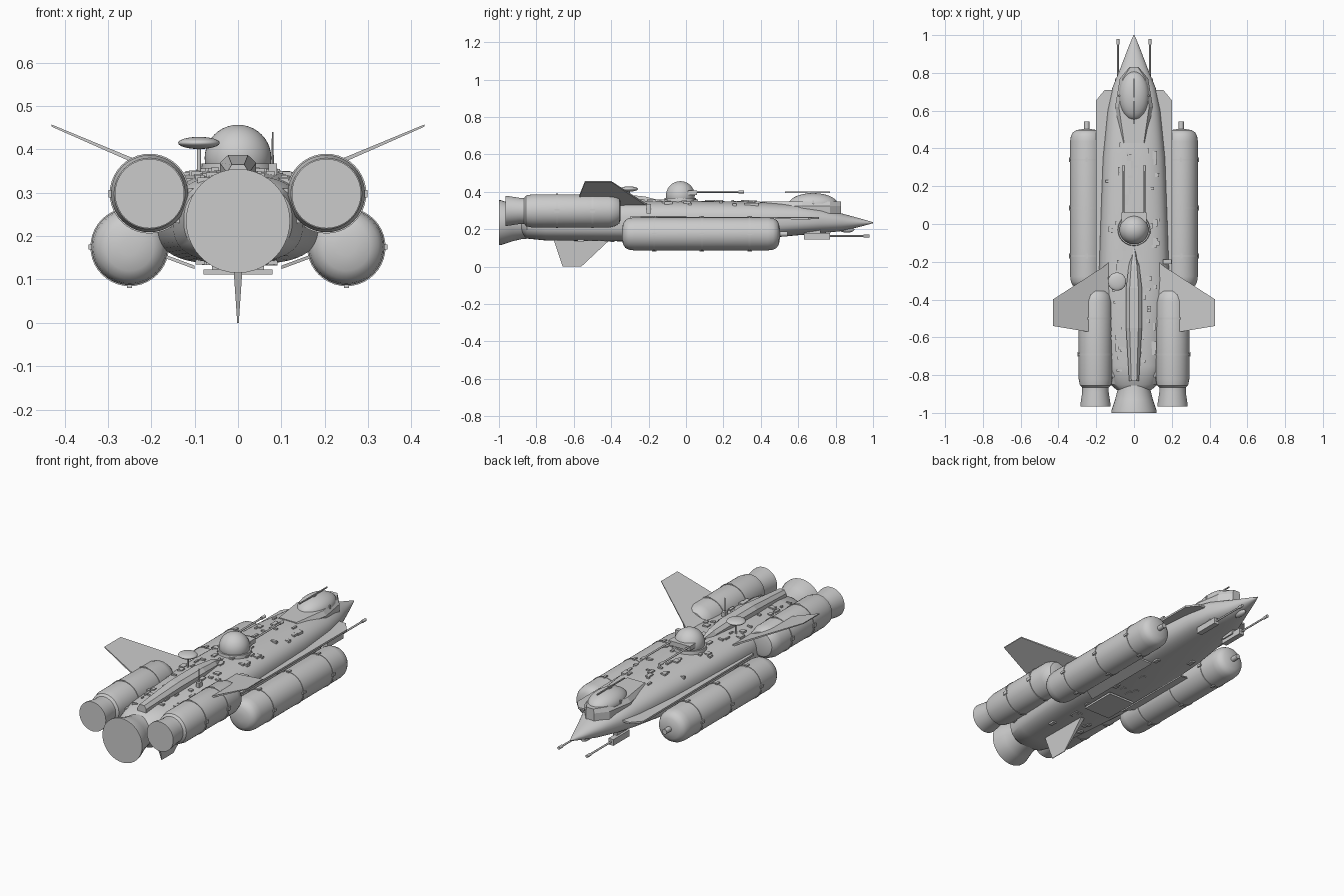
import bpy, bmesh, math, random
from mathutils import Vector

random.seed(4)
if "Cube" in bpy.data.objects:
    bpy.data.objects.remove(bpy.data.objects["Cube"], do_unlink=True)

grey = bpy.data.materials.new("hull_grey")
grey.use_nodes = True
grey.diffuse_color = (0.6, 0.6, 0.6, 1)
grey.node_tree.nodes["Principled BSDF"].inputs["Base Color"].default_value = (0.6, 0.6, 0.6, 1)


def finish(name, bm, smooth=True):
    bmesh.ops.recalc_face_normals(bm, faces=bm.faces)
    mesh = bpy.data.meshes.new(name)
    bm.to_mesh(mesh)
    bm.free()
    mesh.materials.append(grey)
    ob = bpy.data.objects.new(name, mesh)
    bpy.context.collection.objects.link(ob)
    if smooth:
        bpy.ops.object.select_all(action='DESELECT')
        ob.select_set(True)
        bpy.context.view_layer.objects.active = ob
        bpy.ops.object.shade_smooth_by_angle(angle=math.radians(35))
    return ob


def add_loft(bm, rings):
    """Skin a list of equal-length point rings and close both ends."""
    loops = [[bm.verts.new(p) for p in ring] for ring in rings]
    n = len(loops[0])
    for a, b in zip(loops, loops[1:]):
        for i in range(n):
            j = (i + 1) % n
            bm.faces.new((a[i], a[j], b[j], b[i]))
    bm.faces.new(loops[0])
    bm.faces.new(loops[-1])


def lathe(name, profile, x=0, z=0, seg=40):
    """Revolve (radius, y) pairs about an axis running along y."""
    angles = [2 * math.pi * i / seg for i in range(seg)]
    bm = bmesh.new()
    add_loft(bm, [[(x + r * math.cos(a), y, z + r * math.sin(a)) for a in angles]
                  for r, y in profile])
    return finish(name, bm)


def rod(name, x, z, y0, y1, r, seg=12):
    return lathe(name, [(r, y0), (r, y1)], x, z, seg)


def add_box(bm, centre, size):
    out = bmesh.ops.create_cube(bm, size=1)
    for v in out["verts"]:
        v.co = Vector(centre) + Vector([c * s for c, s in zip(v.co, size)])


def box(name, centre, size):
    bm = bmesh.new()
    add_box(bm, centre, size)
    return finish(name, bm, False)


def plate(name, points, offset, tip_scale=None):
    """Slab from a 3D outline, thickened along offset; tip_scale thins each point."""
    scales = tip_scale or [1] * len(points)
    off = Vector(offset)
    bm = bmesh.new()
    add_loft(bm, [[Vector(p) + off * k * s for p, k in zip(points, scales)] for s in (-1, 1)])
    return finish(name, bm, False)


def dome(name, centre, scale):
    bm = bmesh.new()
    bmesh.ops.create_uvsphere(bm, u_segments=40, v_segments=20, radius=1)
    for v in bm.verts:
        v.co = Vector(centre) + Vector([c * s for c, s in zip(v.co, scale)])
    return finish(name, bm)


def disc(name, x, y, z0, z1, r0, r1, seg=32):
    bm = bmesh.new()
    add_loft(bm, [[(x + r * math.cos(2 * math.pi * i / seg), y + r * math.sin(2 * math.pi * i / seg), z)
                   for i in range(seg)] for r, z in ((r0, z0), (r1, z1))])
    return finish(name, bm)


# Main hull: stations of y, half width, bottom, widest height, top, squareness
stations = [
    (-0.88, 0.09, 0.17, 0.235, 0.30, 2.2), (-0.85, 0.125, 0.15, 0.235, 0.325, 2.5),
    (-0.75, 0.15, 0.14, 0.235, 0.34, 2.8), (-0.3, 0.188, 0.135, 0.235, 0.352, 3),
    (0, 0.178, 0.135, 0.235, 0.352, 3), (0.35, 0.165, 0.145, 0.24, 0.348, 2.8),
    (0.6, 0.14, 0.168, 0.245, 0.335, 2.6), (0.72, 0.115, 0.178, 0.245, 0.315, 2.4),
    (0.83, 0.07, 0.19, 0.24, 0.285, 2.2), (0.93, 0.032, 0.213, 0.236, 0.258, 2),
    (1.0, 0.003, 0.232, 0.235, 0.238, 2)]


def hull_at(y):
    for a, b in zip(stations, stations[1:]):
        if a[0] <= y <= b[0]:
            t = (y - a[0]) / (b[0] - a[0])
            return [p + (q - p) * t for p, q in zip(a, b)]


def hull_ring(station, seg=48):
    y, w, low, mid, high, power = station
    ring = []
    for i in range(seg):
        a = 2 * math.pi * i / seg
        c, s = math.cos(a), math.sin(a)
        h = high - mid if s > 0 else mid - low
        ring.append((w * math.copysign(abs(c) ** (2 / power), c), y,
                     mid + h * math.copysign(abs(s) ** (2 / power), s)))
    return ring


def deck_height(x, y):
    _, w, _, mid, high, power = hull_at(y)
    return mid + (high - mid) * max(0, 1 - abs(x / w) ** power) ** (1 / power)


bm = bmesh.new()
add_loft(bm, [hull_ring(s) for s in stations])
finish("hull", bm)

# Central engine
lathe("main_nozzle", [(0.085, -0.84), (0.088, -0.88), (0.1, -0.93), (0.12, -0.99), (0.12, -1.0)], 0, 0.235)

# Dorsal spine fairing
bm = bmesh.new()
add_loft(bm, [[(-w, y, 0.32), (-w, y, z - 0.018), (-w * 0.55, y, z), (w * 0.55, y, z), (w, y, z - 0.018), (w, y, 0.32)]
              for y, w, z in ((-0.13, 0.006, 0.352), (-0.22, 0.028, 0.375), (-0.34, 0.042, 0.387),
                              (-0.55, 0.042, 0.387), (-0.83, 0.026, 0.365))])
finish("dorsal_spine", bm, False)

# Cockpit collar, canopy and roof rail
bm = bmesh.new()
add_loft(bm, [[(x * k, y, z) for x, y in ((0.065, 0.43), (0.1, 0.62), (0.075, 0.77), (0.025, 0.83),
                                         (-0.025, 0.83), (-0.075, 0.77), (-0.1, 0.62), (-0.065, 0.43))]
              for k, z in ((1, 0.27), (1, 0.325), (0.8, 0.348))])
finish("cockpit_collar", bm, False)
dome("canopy", (0, 0.68, 0.335), (0.08, 0.13, 0.058))
box("canopy_frame", (0, 0.68, 0.345), (0.165, 0.008, 0.018))
box("canopy_rail", (0, 0.65, 0.398), (0.006, 0.24, 0.006))
box("canopy_rail_post", (0, 0.66, 0.385), (0.012, 0.02, 0.025))

# Dorsal turret
disc("turret_ring", 0, -0.03, 0.335, 0.367, 0.088, 0.084)
dome("turret_dome", (0, -0.03, 0.38), (0.077, 0.077, 0.077))
box("turret_gun_mount", (0, 0.035, 0.395), (0.13, 0.05, 0.025))

# Dish, mast and aerial
rod_mast = disc("dish_mast", -0.09, -0.305, 0.31, 0.41, 0.005, 0.005, 12)
dome("dish", (-0.09, -0.305, 0.415), (0.048, 0.048, 0.014))
disc("aerial", 0.08, -0.45, 0.33, 0.44, 0.003, 0.002, 8)
box("aerial_foot", (0.08, -0.45, 0.352), (0.02, 0.03, 0.03))
box("deck_sensor", (0.175, -0.2, 0.31), (0.045, 0.025, 0.05))

# Ventral fin and belly plate
plate("ventral_fin", [(0, -0.71, 0.15), (0, -0.40, 0.15), (0, -0.56, 0), (0, -0.66, 0)],
      (0.012, 0, 0), [1, 1, 0.15, 0.15])
box("belly_plate", (0, -0.2, 0.117), (0.16, 0.2, 0.011))
box("belly_plate_mount", (0, -0.2, 0.13), (0.12, 0.16, 0.03))
dome("chin_sensor", (0, 0.86, 0.198), (0.018, 0.04, 0.016))

for side, s in (("left", 1), ("right", -1)):
    # Side engine with bands
    ex, ez = 0.204 * s, 0.298
    lathe(side + "_engine", [(0.045, -0.35), (0.066, -0.356), (0.08, -0.375), (0.089, -0.41), (0.089, -0.82),
                             (0.082, -0.855), (0.07, -0.865), (0.07, -0.89), (0.08, -0.955), (0.08, -0.965)], ex, ez)
    for y in (-0.5, -0.69):
        rod(side + "_engine_band", ex, ez, y - 0.005, y + 0.005, 0.092, 40)
        box(side + "_engine_clip", (ex + 0.09 * s, y, ez), (0.01, 0.025, 0.018))
    box(side + "_engine_pylon", (0.13 * s, -0.6, 0.27), (0.08, 0.42, 0.08))

    # Cargo pod with bands, clips and nose fitting
    px, pz = 0.25 * s, 0.175
    ends = [(0.02, 0), (0.055, 0.006), (0.074, 0.018), (0.084, 0.037), (0.088, 0.065)]
    lathe(side + "_pod", [(r, d - 0.343) for r, d in ends] + [(r, 0.503 - d) for r, d in reversed(ends)], px, pz)
    rod(side + "_pod_fitting", px, pz, 0.48, 0.543, 0.014, 16)
    for y in (-0.17, 0.085, 0.34):
        rod(side + "_pod_band", px, pz, y - 0.005, y + 0.005, 0.0905, 40)
        for k in range(4):
            a = k * math.pi / 2
            box(side + "_pod_clip", (px + 0.089 * math.cos(a), y, pz + 0.089 * math.sin(a)), (0.012, 0.025, 0.012))
    plate(side + "_pod_pylon", [(0.1 * s, -0.22, 0.128), (0.2 * s, -0.18, 0.165),
                                (0.2 * s, 0.22, 0.165), (0.1 * s, 0.26, 0.128)], (0, 0, 0.004))

    # Swept upper wing and long side strake
    plate(side + "_wing", [(0.12 * s, -0.19, 0.322), (0.16 * s, -0.225, 0.34), (0.43 * s, -0.4, 0.455),
                           (0.43 * s, -0.54, 0.455), (0.25 * s, -0.57, 0.378), (0.12 * s, -0.57, 0.322)],
          (0, 0, 0.005), [1, 1, 0.5, 0.5, 1, 1])
    plate(side + "_strake", [(0.1 * s, -0.3, 0.262), (0.2 * s, -0.3, 0.262), (0.2 * s, 0.655, 0.258),
                             (0.155 * s, 0.71, 0.26), (0.1 * s, 0.71, 0.262)], (0, 0, 0.005))

    # Chin gun
    box(side + "_chin_gun", (0.085 * s, 0.7, 0.162), (0.03, 0.14, 0.034))
    box(side + "_chin_gun_mount", (0.075 * s, 0.68, 0.185), (0.025, 0.08, 0.04))
    rod(side + "_chin_barrel", 0.085 * s, 0.163, 0.75, 0.975, 0.005)
    rod(side + "_chin_muzzle", 0.085 * s, 0.163, 0.95, 0.98, 0.008)

    # Turret gun
    rod(side + "_turret_barrel", 0.055 * s, 0.4, 0.03, 0.305, 0.005)
    rod(side + "_turret_muzzle", 0.055 * s, 0.4, 0.28, 0.31, 0.008)

# Scattered raised panels on the deck and belly
bm = bmesh.new()
for _ in range(75):
    x, y = random.uniform(-0.14, 0.14), random.uniform(-0.78, 0.42)
    add_box(bm, (x, y, deck_height(x, y)), (random.uniform(0.008, 0.03), random.uniform(0.01, 0.045), 0.014))
for _ in range(16):
    x, y = random.uniform(-0.09, 0.09), random.uniform(-0.75, 0.4)
    add_box(bm, (x, y, hull_at(y)[2] + 0.002), (0.02, random.uniform(0.015, 0.04), 0.01))
finish("deck_panels", bm, False)
